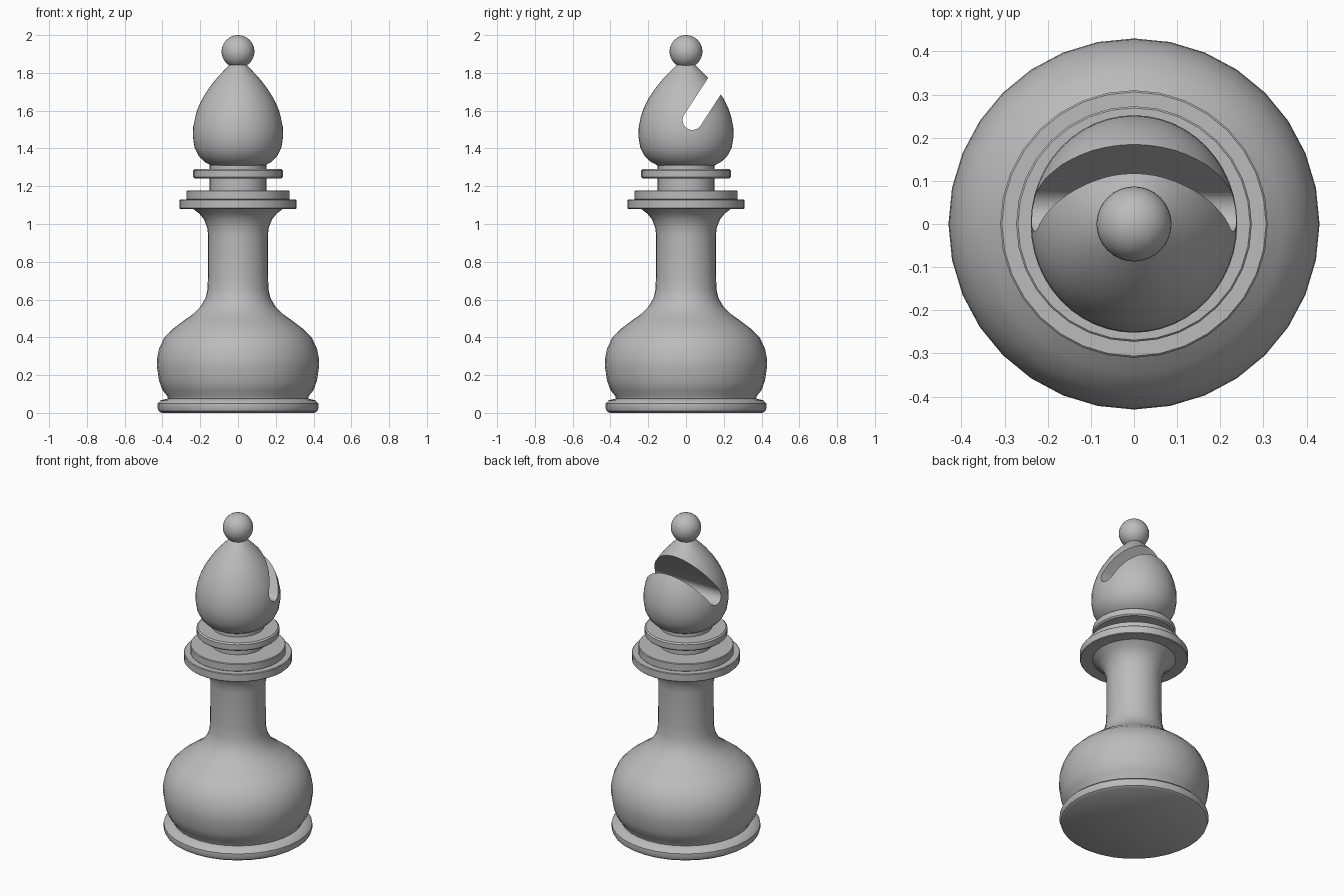
import bpy, bmesh, math
from mathutils import Matrix

cube = bpy.data.objects.get("Cube")
if cube:
    bpy.data.objects.remove(cube, do_unlink=True)

grey = bpy.data.materials.new("plain grey")
grey.use_nodes = True
colour = (0.5, 0.5, 0.5, 1)
grey.diffuse_color = colour
grey.node_tree.nodes["Principled BSDF"].inputs["Base Color"].default_value = colour


def add_object(name, bm, smooth_angle=35):
    bmesh.ops.recalc_face_normals(bm, faces=bm.faces)
    mesh = bpy.data.meshes.new(name)
    bm.to_mesh(mesh)
    bm.free()
    mesh.materials.append(grey)
    obj = bpy.data.objects.new(name, mesh)
    bpy.context.collection.objects.link(obj)
    bpy.ops.object.select_all(action='DESELECT')
    obj.select_set(True)
    bpy.context.view_layer.objects.active = obj
    bpy.ops.object.shade_smooth_by_angle(angle=math.radians(smooth_angle))
    return obj


def lathe(name, profile, sides=32, scale_x=1.0):
    """Closed solid of revolution from (radius, height) pairs, bottom to top."""
    bm = bmesh.new()
    rings = []
    for r, z in profile:
        angles = [2 * math.pi * i / sides for i in range(sides)]
        rings.append([bm.verts.new((r * scale_x * math.cos(a), r * math.sin(a), z)) for a in angles])
    for low, high in zip(rings, rings[1:]):
        for i in range(sides):
            j = (i + 1) % sides
            bm.faces.new((low[i], low[j], high[j], high[i]))
    bm.faces.new(rings[0][::-1])
    bm.faces.new(rings[-1])
    return add_object(name, bm)


def disc(name, radius, bottom, top, bevel=0.004):
    return lathe(name, [(radius - bevel, bottom), (radius, bottom + bevel),
                        (radius, top - bevel), (radius - bevel, top)])


# Foot ring and bulbous body running up into the flared stem
lathe("foot_ring", [(0.405, 0), (0.42, 0.01), (0.427, 0.03), (0.425, 0.05),
                    (0.41, 0.066), (0.37, 0.076)])
lathe("body", [(0.37, 0.07), (0.375, 0.09), (0.4, 0.12), (0.418, 0.17), (0.43, 0.25),
               (0.428, 0.29), (0.418, 0.34), (0.39, 0.4), (0.345, 0.445), (0.285, 0.49),
               (0.235, 0.525), (0.2, 0.56), (0.173, 0.605), (0.162, 0.65), (0.159, 0.72),
               (0.158, 0.94), (0.163, 0.98), (0.18, 1.025), (0.205, 1.055), (0.24, 1.082)])

# Stepped collar and neck
disc("lower_collar", 0.31, 1.08, 1.13)
disc("upper_collar", 0.273, 1.128, 1.178)
disc("neck", 0.15, 1.17, 1.315)
disc("neck_ring", 0.237, 1.24, 1.29, 0.008)

# Head, slightly narrower from side to side
head = lathe("head", [(0.13, 1.303), (0.145, 1.307), (0.185, 1.328), (0.22, 1.362),
                      (0.242, 1.405), (0.252, 1.465), (0.25, 1.515), (0.24, 1.565),
                      (0.223, 1.615), (0.198, 1.665), (0.165, 1.715), (0.125, 1.765),
                      (0.085, 1.806), (0.045, 1.845)], 48, 0.95)

# Round-bottomed slot cutter, tilted to the back
bm = bmesh.new()
outline = [(0.052 * math.cos(math.pi * (1 + i / 16)), 0.052 * math.sin(math.pi * (1 + i / 16)))
           for i in range(17)] + [(0.052, 0.5), (-0.052, 0.5)]
face = bm.faces.new([bm.verts.new((-0.4, y, z)) for y, z in outline])
extruded = bmesh.ops.extrude_face_region(bm, geom=[face])["geom"]
bmesh.ops.translate(bm, vec=(0.8, 0, 0), verts=[v for v in extruded if isinstance(v, bmesh.types.BMVert)])
bm.transform(Matrix.Translation((0, 0.034, 1.55)) @ Matrix.Rotation(math.radians(-33), 4, 'X'))
cutter = add_object("slot_cutter", bm)
cutter.hide_render = True

cut = head.modifiers.new("slot", 'BOOLEAN')
cut.operation = 'DIFFERENCE'
cut.solver = 'EXACT'
cut.object = cutter
bpy.ops.object.select_all(action='DESELECT')
head.select_set(True)
bpy.context.view_layer.objects.active = head
bpy.ops.object.modifier_apply(modifier=cut.name)
bpy.data.objects.remove(cutter, do_unlink=True)
bpy.ops.object.shade_smooth_by_angle(angle=math.radians(35))

# Finial ball
bm = bmesh.new()
bmesh.ops.create_uvsphere(bm, u_segments=32, v_segments=16, radius=0.087)
bmesh.ops.translate(bm, vec=(0, 0, 1.913), verts=bm.verts)
add_object("finial_ball", bm)
